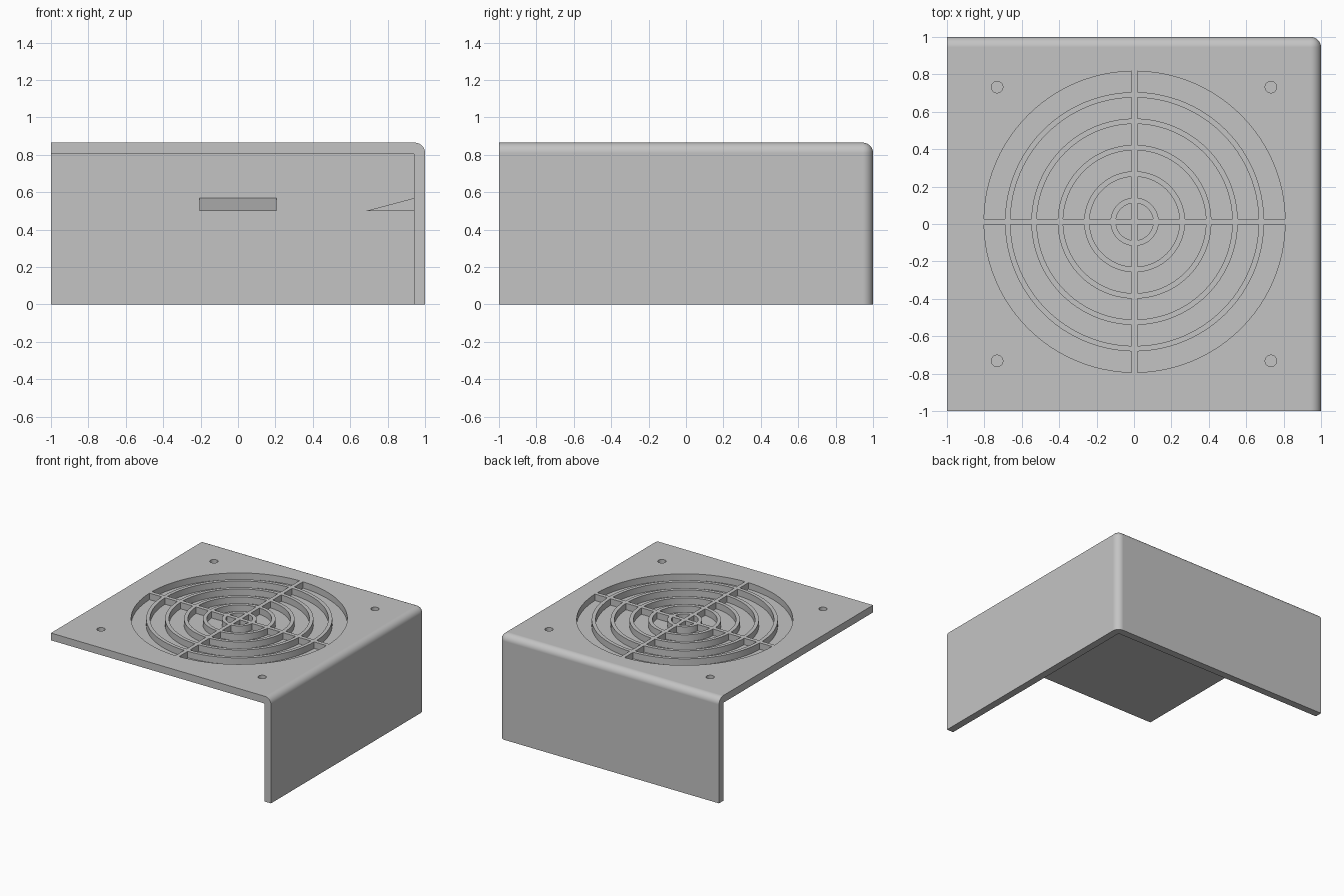
import bpy, bmesh, math

old = bpy.data.objects.get("Cube")
if old:
    bpy.data.objects.remove(old, do_unlink=True)

TOP, UNDER, WALL, FLOOR = 0.865, 0.805, 0.94, 0.812   # plate top and underside, inner wall, recess floor

grey = bpy.data.materials.new("plain grey")
grey.use_nodes = True
grey.diffuse_color = (0.55, 0.55, 0.55, 1)
grey.node_tree.nodes["Principled BSDF"].inputs["Base Color"].default_value = (0.55, 0.55, 0.55, 1)


def to_object(name, bm):
    bmesh.ops.recalc_face_normals(bm, faces=bm.faces)
    mesh = bpy.data.meshes.new(name)
    bm.to_mesh(mesh)
    bm.free()
    mesh.materials.append(grey)
    obj = bpy.data.objects.new(name, mesh)
    bpy.context.collection.objects.link(obj)
    return obj


def add_prism(bm, points, offset):
    """Extrude a closed outline of 3D points by an offset."""
    face = bm.faces.new([bm.verts.new(p) for p in points])
    moved = bmesh.ops.extrude_face_region(bm, geom=[face], use_keep_orig=True)["geom"]
    verts = [g for g in moved if isinstance(g, bmesh.types.BMVert)]
    bmesh.ops.translate(bm, verts=verts, vec=offset)


def add_box(bm, lo, hi):
    add_prism(bm, [(lo[0], lo[1], lo[2]), (hi[0], lo[1], lo[2]),
                   (hi[0], hi[1], lo[2]), (lo[0], hi[1], lo[2])], (0, 0, hi[2] - lo[2]))


def arc(cx, cy, r, a, b, n):
    return [(cx + r * math.cos(a + (b - a) * i / n), cy + r * math.sin(a + (b - a) * i / n))
            for i in range(n + 1)]


def cut(target, cutter):
    cutter.hide_render = True
    mod = target.modifiers.new("cut", "BOOLEAN")
    mod.operation, mod.solver, mod.object = "DIFFERENCE", "EXACT", cutter
    bpy.context.view_layer.objects.active = target
    bpy.ops.object.modifier_apply(modifier=mod.name)
    bpy.data.objects.remove(cutter, do_unlink=True)


# Outer block, with the three edges at the walled corner rounded
bm = bmesh.new()
add_box(bm, (-1, -1, 0), (1, 1, TOP))


def is_rounded(edge):
    mid = (edge.verts[0].co + edge.verts[1].co) / 2
    return (mid.x > 0.9) + (mid.y > 0.9) + (mid.z > TOP - 0.1) >= 2


bmesh.ops.bevel(bm, geom=[e for e in bm.edges if is_rounded(e)], offset=0.055,
                segments=8, profile=0.5, affect="EDGES")
cover = to_object("cover", bm)

# Hollow below the plate, open to the front, right and bottom
bm = bmesh.new()
add_box(bm, (-1.2, -1.2, -0.2), (WALL, WALL, UNDER))
cut(cover, to_object("hollow_cutter", bm))

# Grille recesses: rings split in quarters by a cross of thin bars, plus screw holes
CX, CY, BAR = 0.003, 0.012, 0.016
bm = bmesh.new()
for quarter in range(4):
    turn = quarter * math.pi / 2
    for ring in range(6):
        outer = 0.1 + 0.141 * ring
        gap = math.asin(BAR / outer)
        outline = arc(CX, CY, outer, turn + gap, turn + math.pi / 2 - gap, 24)
        if ring:
            inner = outer - 0.112
            gap = math.asin(BAR / inner)
            outline += arc(CX, CY, inner, turn + math.pi / 2 - gap, turn + gap, 24)
        else:
            outline += arc(CX, CY, BAR * math.sqrt(2), turn + math.pi / 4, turn, 1)[:1]
        add_prism(bm, [(x, y, FLOOR) for x, y in outline], (0, 0, 0.2))
for sx in (-1, 1):
    for sy in (-1, 1):
        hole = arc(sx * 0.732, sy * 0.732, 0.031, 0, 2 * math.pi, 24)[:-1]
        add_prism(bm, [(x, y, FLOOR) for x, y in hole], (0, 0, 0.2))
cut(cover, to_object("grille_cutter", bm))

# Wedge-shaped ledges inside the back and left walls
profile = [(0.685, 0.5), (WALL + 0.01, 0.5), (WALL + 0.01, 0.568), (WALL, 0.568)]
bm = bmesh.new()
add_prism(bm, [(-0.205, d, z) for d, z in profile], (0.41, 0, 0))
to_object("back_ledge", bm)
bm = bmesh.new()
add_prism(bm, [(d, -0.205, z) for d, z in profile], (0, 0.41, 0))
to_object("left_ledge", bm)

# Smooth the rounded edges and keep flat faces flat
bpy.ops.object.select_all(action="DESELECT")
cover.select_set(True)
bpy.context.view_layer.objects.active = cover
bpy.ops.object.shade_smooth_by_angle(angle=math.radians(30))
weighted = cover.modifiers.new("flat faces", "WEIGHTED_NORMAL")
weighted.keep_sharp = True
